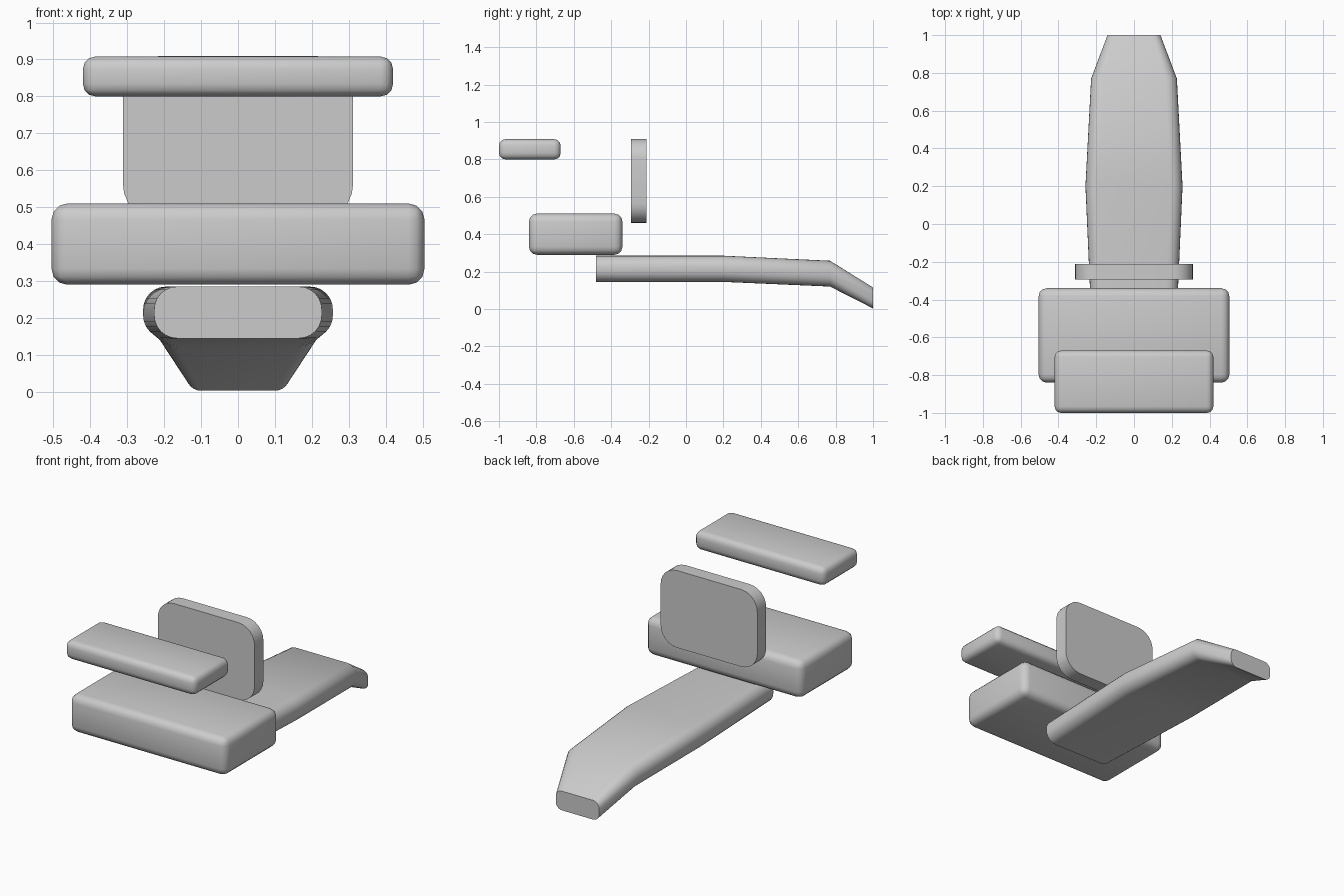
import bpy, bmesh, math

if "Cube" in bpy.data.objects:
    bpy.data.objects.remove(bpy.data.objects["Cube"])


def finish(name, bm):
    bmesh.ops.recalc_face_normals(bm, faces=bm.faces[:])
    mesh = bpy.data.meshes.new(name)
    bm.to_mesh(mesh)
    bm.free()
    ob = bpy.data.objects.new(name, mesh)
    bpy.context.collection.objects.link(ob)
    bpy.ops.object.select_all(action='DESELECT')
    ob.select_set(True)
    bpy.context.view_layer.objects.active = ob
    bpy.ops.object.shade_smooth_by_angle(angle=math.radians(35))
    return ob


def rounded_box(name, half_x, y0, y1, z0, z1, radius):
    bm = bmesh.new()
    bmesh.ops.create_cube(bm, size=1)
    for v in bm.verts:
        v.co.x *= 2 * half_x
        v.co.y = (y0 + y1) / 2 + v.co.y * (y1 - y0)
        v.co.z = (z0 + z1) / 2 + v.co.z * (z1 - z0)
    bmesh.ops.bevel(bm, geom=bm.edges[:], offset=radius, segments=3,
                    profile=0.5, affect='EDGES')
    return finish(name, bm)


def loft(name, sections, steps=6):
    """Skin rounded rectangles given as (y, half width, z0, z1, radius)."""
    bm = bmesh.new()
    rings = []
    for y, w, z0, z1, r in sections:
        corners = [(w - r, z1 - r), (r - w, z1 - r), (r - w, z0 + r), (w - r, z0 + r)]
        ring = []
        for i, (cx, cz) in enumerate(corners):
            for k in range(steps + 1):
                a = math.pi / 2 * (i + k / steps)
                ring.append(bm.verts.new((cx + r * math.cos(a), y, cz + r * math.sin(a))))
        rings.append(ring)
    for a, b in zip(rings, rings[1:]):
        for i in range(len(a)):
            j = (i + 1) % len(a)
            bm.faces.new((a[i], a[j], b[j], b[i]))
    bm.faces.new(rings[0])
    bm.faces.new(rings[-1])
    return finish(name, bm)


# Wide lower block and the narrower block floating above it
rounded_box("lower_block", 0.505, -0.84, -0.34, 0.29, 0.51, 0.043)
rounded_box("upper_block", 0.42, -1.0, -0.67, 0.80, 0.908, 0.034)

# Upright plate with rounded corners
loft("upright_plate", [(-0.293, 0.312, 0.46, 0.91, 0.105),
                       (-0.212, 0.312, 0.46, 0.91, 0.105)])

# Long tongue that bends down and tapers at the back
loft("tongue", [(-0.48, 0.227, 0.145, 0.285, 0.062),
                (0.20, 0.257, 0.145, 0.285, 0.062),
                (0.77, 0.227, 0.12, 0.258, 0.062),
                (1.0, 0.14, 0.003, 0.115, 0.04)])
